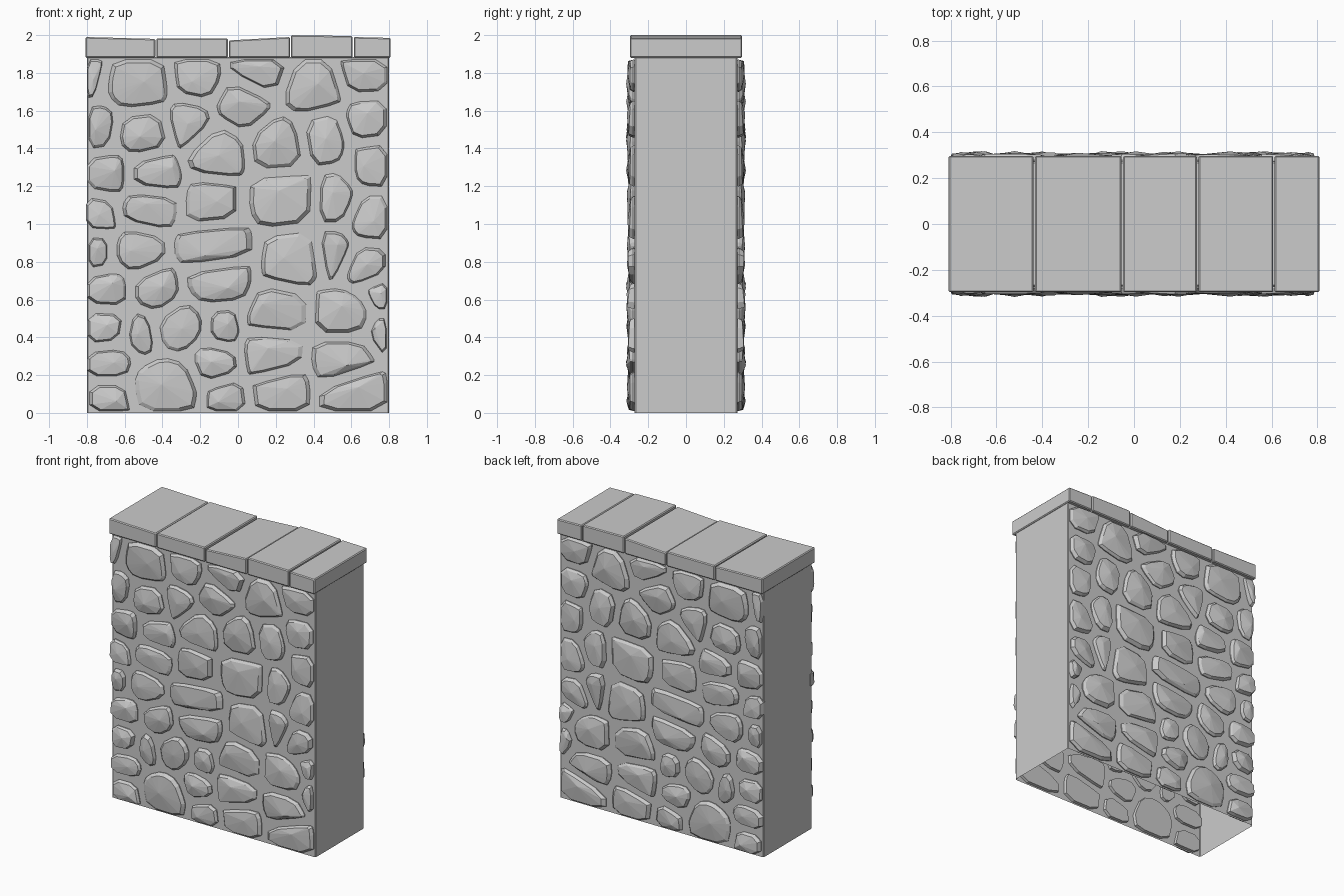
import bpy, bmesh, random
from mathutils import Vector

if "Cube" in bpy.data.objects:
    bpy.data.objects.remove(bpy.data.objects["Cube"])

random.seed(4)
FACE = 0.272                     # wall half thickness

# Each face stone: centre x, centre z, width
STONES = [
    (-.76, 1.79, .08), (-.53, 1.73, .31), (-.21, 1.78, .25), (.11, 1.81, .30), (.39, 1.71, .31), (.67, 1.80, .25),
    (.68, 1.55, .21), (.03, 1.64, .28), (-.26, 1.53, .23), (-.72, 1.51, .14), (-.50, 1.47, .27), (-.12, 1.38, .31),
    (.21, 1.42, .28), (.45, 1.46, .22), (.71, 1.32, .18), (-.68, 1.26, .24), (-.45, 1.26, .30), (-.15, 1.10, .28),
    (.23, 1.13, .34), (.51, 1.12, .19), (.70, 1.03, .19), (-.72, 1.04, .17), (-.47, 1.09, .32), (-.73, .86, .12),
    (-.52, .86, .28), (-.13, .89, .41), (.27, .81, .29), (.51, .85, .15), (.68, .77, .20), (-.69, .65, .22),
    (-.43, .65, .25), (-.10, .68, .34), (.74, .62, .10), (.21, .53, .32), (.55, .52, .30), (.74, .43, .09),
    (-.70, .45, .19), (-.52, .42, .15), (-.30, .46, .25), (-.08, .45, .17), (-.68, .26, .24), (-.39, .15, .34),
    (-.12, .27, .24), (.19, .31, .32), (.55, .28, .34), (-.68, .08, .21), (-.06, .07, .21), (.24, .11, .32),
    (.61, .10, .39)]


def clip(poly, p, n):
    """Keep the part of a polygon lying behind the line through p with normal n."""
    out = []
    for a, b in zip(poly, poly[1:] + poly[:1]):
        da, db = (a - p).dot(n), (b - p).dot(n)
        if da <= 0:
            out.append(a)
        if da * db < 0:
            out.append(a.lerp(b, da / (da - db)))
    return out


def outline(i):
    """Cell of one stone between its neighbours, with a mortar gap and cut corners."""
    x, z, w = STONES[i]
    c = Vector((x, z))
    x0, x1 = max(-.805, x - w / 2), min(.79, x + w / 2)
    z0, z1 = max(.01, z - .17), min(1.87, z + .17)
    poly = [Vector(p) for p in ((x0, z0), (x1, z0), (x1, z1), (x0, z1))]
    for j, (u, v, s) in enumerate(STONES):
        d = Vector((u, v)) - c
        if j == i or d.length > .6:
            continue
        t = .5 + (w / (w + s) - .5) * (d.x / d.length) ** 2
        n = d.normalized()
        poly = clip(poly, c + d * t - n * .026, n)
    poly = [p for k, p in enumerate(poly) if (p - poly[k - 1]).length > .015]
    cut = []
    for a, b in zip(poly, poly[1:] + poly[:1]):
        cut += [a.lerp(b, .24), a.lerp(b, .76)]
    return cut


def new_object(name, bm):
    bmesh.ops.recalc_face_normals(bm, faces=bm.faces)
    me = bpy.data.meshes.new(name)
    bm.to_mesh(me)
    bm.free()
    ob = bpy.data.objects.new(name, me)
    bpy.context.collection.objects.link(ob)
    return ob


def bevel(ob, width):
    mod = ob.modifiers.new("bevel", 'BEVEL')
    mod.width, mod.segments = width, 1


# Face stones: faceted pebbles on the front, mirrored to the back
bm = bmesh.new()
for i in range(len(STONES)):
    pts = outline(i)
    c = sum(pts, Vector((0, 0))) / len(pts)
    size = max((p - c).length for p in pts)
    tilt = Vector((random.uniform(-1, 1), random.uniform(-1, 1))) * .010 / size
    rings = []
    for scale, depth, lean in ((.96, FACE - .02, 0), (1, FACE + .008, 0), (.88, FACE + .027, 1)):
        ring = []
        for p in pts:
            q = c + (p - c) * scale
            ring.append(bm.verts.new((q.x, -depth - lean * tilt.dot(q - c), q.y)))
        rings.append(ring)
    bm.faces.new(rings[0])
    n = len(pts)
    for a, b in zip(rings, rings[1:]):
        for k in range(n):
            bm.faces.new((a[k], a[(k + 1) % n], b[(k + 1) % n], b[k]))
    peak = c + Vector((random.uniform(-.35, .35), random.uniform(-.35, .35))) * size * .7
    top = bm.verts.new((peak.x, -FACE - random.uniform(.036, .046), peak.y))
    for k in range(n):
        bm.faces.new((rings[2][k], rings[2][(k + 1) % n], top))
stones = new_object("face_stones", bm)
mirror = stones.modifiers.new("mirror", 'MIRROR')
mirror.use_axis = (False, True, False)
mirror.use_mirror_merge = False

# Wall core: mortar block, open underneath
bm = bmesh.new()
bmesh.ops.create_cube(bm, size=1)
for v in bm.verts:
    v.co = (v.co.x * 1.6, v.co.y * 2 * FACE, (v.co.z + .5) * 1.885)
bottom = [f for f in bm.faces if f.calc_center_median().z < .01]
bmesh.ops.delete(bm, geom=bottom, context='FACES_ONLY')
bevel(new_object("wall_core", bm), .006)

# Coping slabs: left x, right x, left top z, right top z
for k, (x0, x1, za, zb) in enumerate((
        (-.808, -.438, 1.99, 1.98), (-.432, -.054, 1.983, 1.983), (-.048, .275, 1.972, 1.99),
        (.281, .607, 2.0, 1.995), (.613, .808, 1.99, 1.985))):
    bm = bmesh.new()
    bmesh.ops.create_cube(bm, size=1)
    for v in bm.verts:
        left = v.co.x < 0
        v.co = (x0 if left else x1, v.co.y * .595,
                1.88 if v.co.z < 0 else (za if left else zb))
    bevel(new_object(f"coping_slab_{k + 1}", bm), .006)
